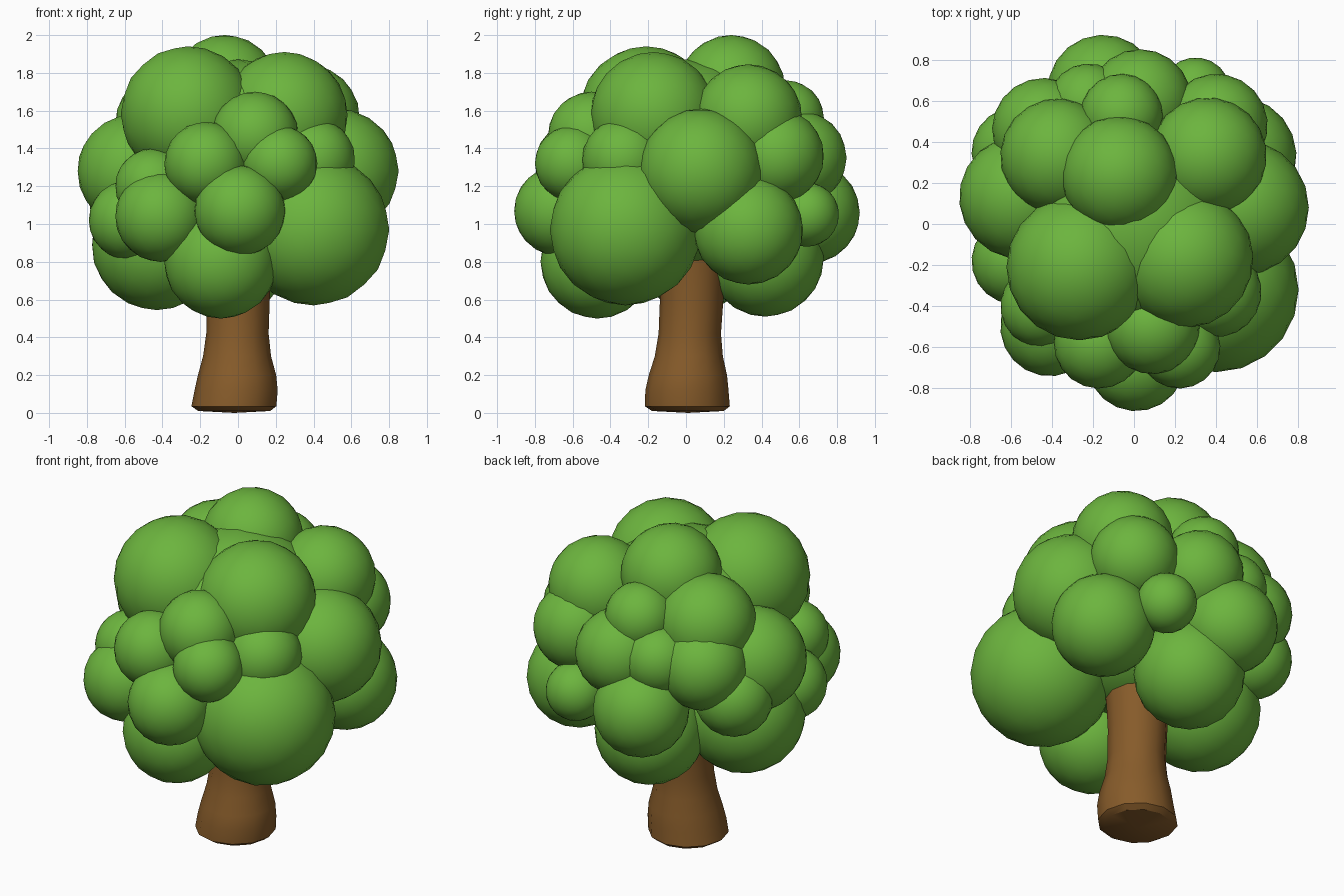
import bpy, bmesh, math
from mathutils import Matrix

if "Cube" in bpy.data.objects:
    bpy.data.objects.remove(bpy.data.objects["Cube"])

def material(name, rgb):
    m = bpy.data.materials.new(name)
    m.diffuse_color = (*rgb, 1)
    m.use_nodes = True
    m.node_tree.nodes["Principled BSDF"].inputs["Base Color"].default_value = m.diffuse_color
    return m

green = material("leaf green", (0.15, 0.46, 0.048))
brown = material("bark brown", (0.24, 0.105, 0.023))

def finish(bm, name, mat, angle):
    me = bpy.data.meshes.new(name)
    bm.to_mesh(me)
    bm.free()
    me.materials.append(mat)
    ob = bpy.data.objects.new(name, me)
    bpy.context.collection.objects.link(ob)
    bpy.ops.object.select_all(action='DESELECT')
    ob.select_set(True)
    bpy.context.view_layer.objects.active = ob
    bpy.ops.object.shade_smooth_by_angle(angle=math.radians(angle))
    return ob

# Leaf clumps by region: x, y, z, radius
crown = {
    "top": [(-.265, -.21, 1.585, .355), (.245, -.17, 1.575, .335), (-.07, .24, 1.715, .285),
            (.36, .33, 1.56, .285), (-.37, .33, 1.53, .28), (-.06, .53, 1.56, .20),
            (0, -.03, 1.56, .25)],
    "front": [(.40, -.32, .97, .40), (-.09, -.47, .80, .30), (-.41, -.50, 1.04, .24),
              (-.45, -.40, 1.20, .20), (.01, -.67, 1.07, .24), (-.17, -.58, 1.32, .22),
              (.22, -.60, 1.32, .20), (.09, -.50, 1.47, .23), (.40, -.33, 1.34, .22)],
    "side": [(.52, .08, 1.28, .33), (.50, .33, .97, .29), (-.55, .13, 1.28, .30),
             (-.43, .05, .89, .345), (-.58, -.18, 1.02, .21)],
    "back": [(.03, .60, 1.35, .25), (-.15, .65, 1.06, .27), (.40, .48, 1.36, .25),
             (.30, .64, 1.05, .17), (-.05, .42, .82, .31), (-.44, .46, 1.33, .25),
             (-.57, .35, 1.13, .22), (-.22, .58, 1.36, .20)],
    "core": [(0, 0, 1.32, .55)],
}
for region, clumps in crown.items():
    bm = bmesh.new()
    for i, (x, y, z, r) in enumerate(clumps):
        bmesh.ops.create_icosphere(bm, subdivisions=3, radius=r * 1.002,
                                   matrix=Matrix.Translation((x, y, z)) @ Matrix.Rotation(i, 4, 'Z'))
    finish(bm, region + "_leaves", green, 40)

# Trunk: flared rings of z, radius, centre x, centre y
rings = [(.01, .19, -.02, .01), (.035, .225, -.022, .007), (.12, .22, -.01, .005),
         (.20, .207, -.005, .01), (.30, .18, -.005, .015), (.42, .165, -.003, .02),
         (.60, .168, 0, .03), (.75, .175, 0, .03), (.9, .19, 0, .03)]
SIDES = 12
bm = bmesh.new()
loops = [[bm.verts.new((cx + r * math.cos(math.tau * k / SIDES),
                        cy + r * math.sin(math.tau * k / SIDES), z))
          for k in range(SIDES)] for z, r, cx, cy in rings]
for a, b in zip(loops, loops[1:]):
    for k in range(SIDES):
        n = (k + 1) % SIDES
        bm.faces.new((a[k], a[n], b[n], b[k]))
bm.faces.new(loops[-1])
# Underside, almost flat
hub = bm.verts.new((-.02, .01, 0))
for k in range(SIDES):
    bm.faces.new((loops[0][(k + 1) % SIDES], loops[0][k], hub))
finish(bm, "trunk", brown, 35)
